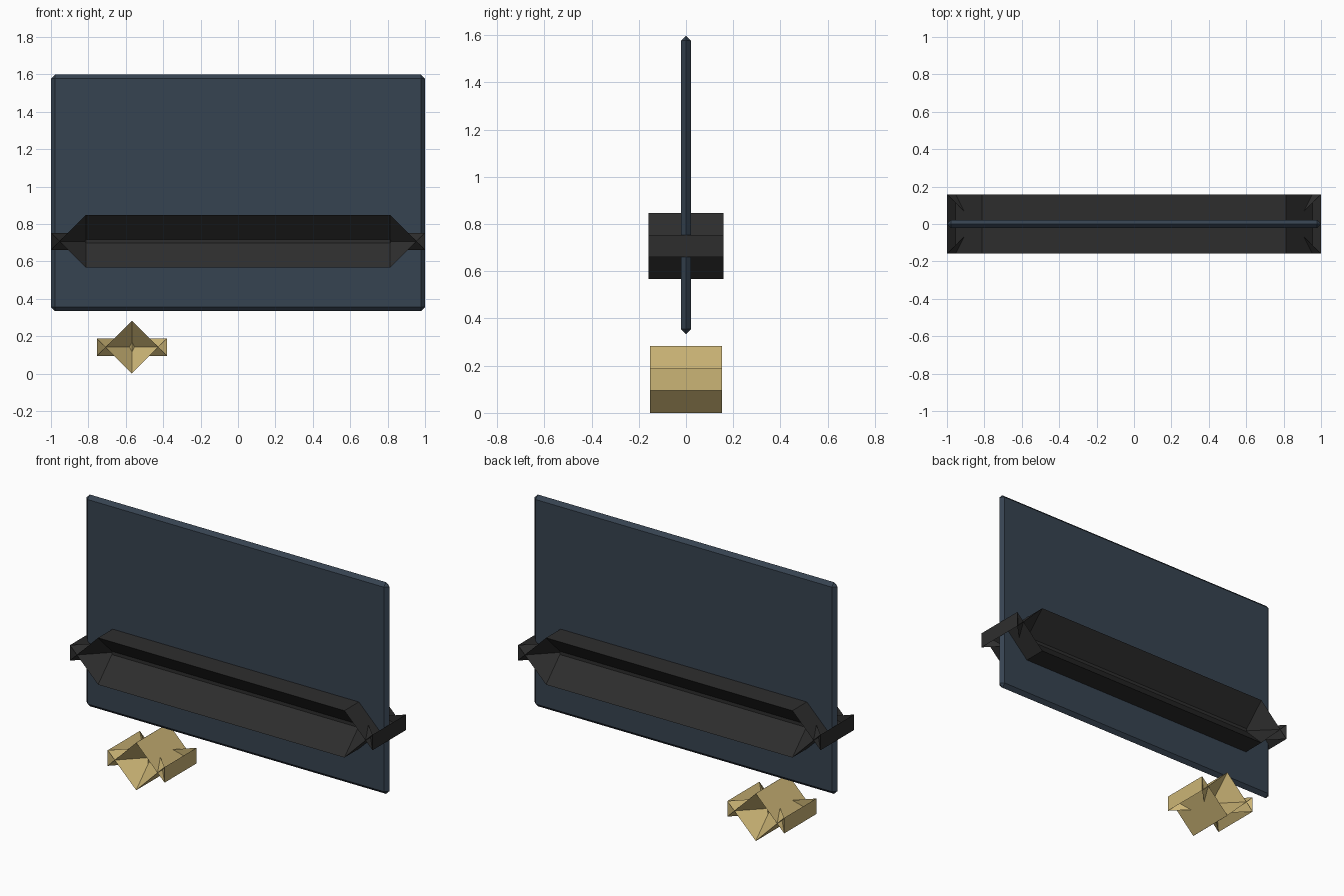
import bpy
import bmesh
from mathutils import Matrix, Vector

default = bpy.data.objects.get("Cube")
if default:
    bpy.data.objects.remove(default, do_unlink=True)


def make_material(name, color):
    mat = bpy.data.materials.new(name)
    mat.use_nodes = True
    mat.diffuse_color = (*color, 1)
    mat.node_tree.nodes["Principled BSDF"].inputs["Base Color"].default_value = (*color, 1)
    return mat


def chamfered_box(name, center, half_size, chamfer, mat):
    """Box with every edge chamfered; a chamfer wider than the box folds its faces inside out."""
    bm = bmesh.new()
    bmesh.ops.create_cube(bm, size=2, matrix=Matrix.Diagonal((*half_size, 1)))
    bmesh.ops.bevel(bm, geom=bm.edges[:], offset=chamfer, offset_type='OFFSET',
                    segments=1, profile=0.5, affect='EDGES', clamp_overlap=False)
    mesh = bpy.data.meshes.new(name)
    bm.to_mesh(mesh)
    bm.free()
    mesh.materials.append(mat)
    obj = bpy.data.objects.new(name, mesh)
    obj.location = Vector(center)
    bpy.context.collection.objects.link(obj)
    return obj


slate = make_material("slate blue", (0.037, 0.056, 0.082))
charcoal = make_material("charcoal", (0.027, 0.027, 0.027))
brass = make_material("brass", (0.60, 0.46, 0.18))

# Upright slab with thin pointed edges
chamfered_box("panel", (0, 0, 0.966), (1, 0.0215, 0.632), 0.0213, slate)

# Long folded rail across the slab
chamfered_box("rail", (0, 0, 0.707), (1, 0.028, 0.14), 0.1862, charcoal)

# Small folded knob below the slab
chamfered_box("knob", (-0.567, 0, 0.142), (0.188, 0.037, 0.142), 0.1885, brass)
